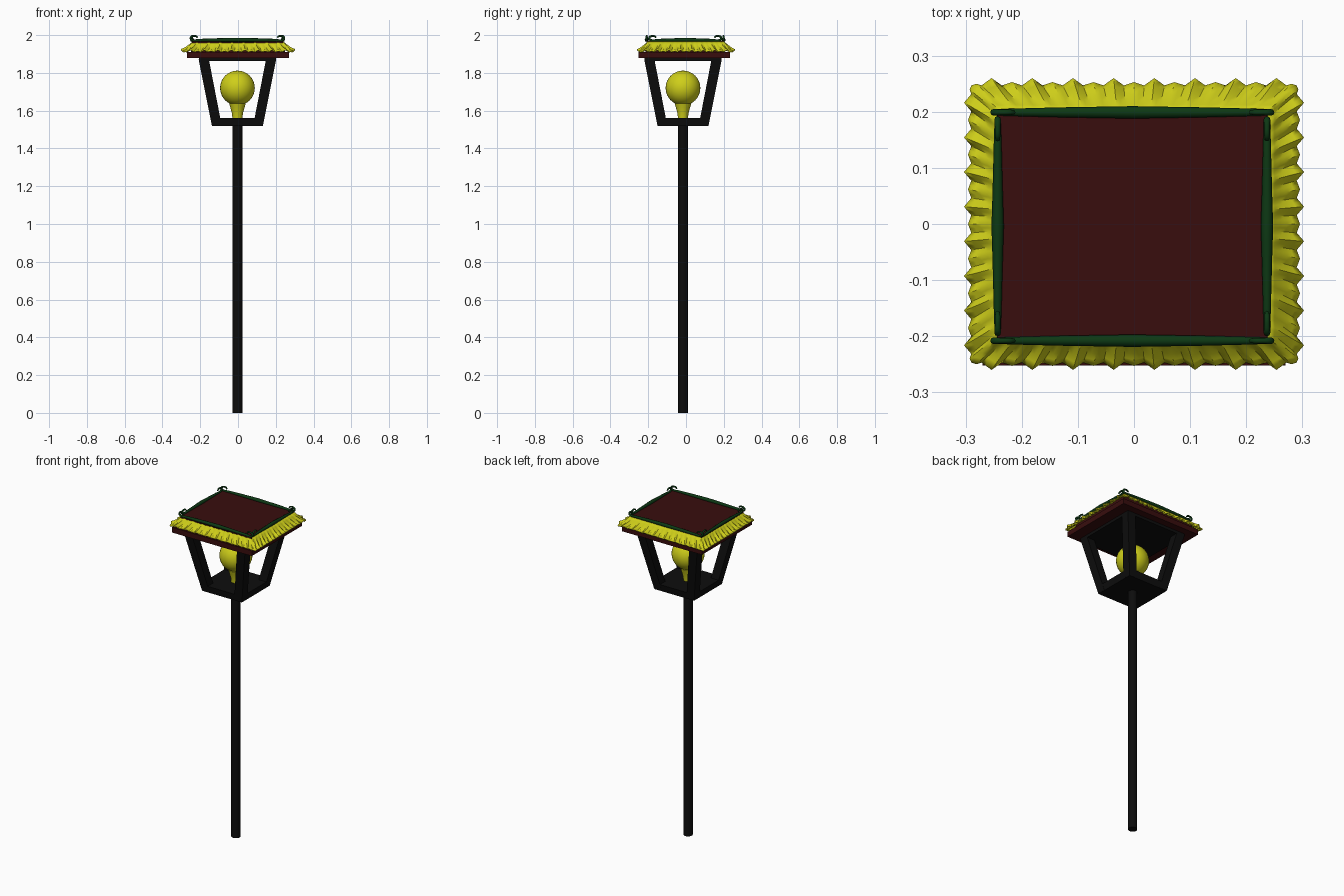
import bpy, bmesh, math
from mathutils import Vector

cube = bpy.data.objects.get("Cube")
if cube:
    bpy.data.objects.remove(cube, do_unlink=True)


def material(name, r, g, b):
    m = bpy.data.materials.new(name)
    m.use_nodes = True
    m.diffuse_color = (r, g, b, 1)
    m.node_tree.nodes["Principled BSDF"].inputs["Base Color"].default_value = (r, g, b, 1)
    return m


BLACK = material("black iron", 0.004, 0.004, 0.004)
YELLOW = material("yellow", 0.62, 0.62, 0.01)
RED = material("dark red", 0.04, 0.004, 0.004)
GREEN = material("dark green", 0.004, 0.04, 0.007)
CX, CY = -0.003, -0.016   # axis of the pole and lantern


def finish(name, bm, mat, smooth=None):
    bmesh.ops.recalc_face_normals(bm, faces=bm.faces)
    mesh = bpy.data.meshes.new(name)
    bm.to_mesh(mesh)
    bm.free()
    mesh.materials.append(mat)
    obj = bpy.data.objects.new(name, mesh)
    bpy.context.collection.objects.link(obj)
    if smooth:
        bpy.ops.object.select_all(action='DESELECT')
        obj.select_set(True)
        bpy.context.view_layer.objects.active = obj
        bpy.ops.object.shade_smooth_by_angle(angle=math.radians(smooth))
    return obj


def block(name, low, high, mat):
    """Six-sided solid; low and high are (x, y, half_x, half_y, z)."""
    bm = bmesh.new()
    for x, y, hx, hy, z in (low, high):
        for sx, sy in ((-1, -1), (1, -1), (1, 1), (-1, 1)):
            bm.verts.new((x + sx * hx, y + sy * hy, z))
    bmesh.ops.convex_hull(bm, input=bm.verts)
    bmesh.ops.dissolve_limit(bm, angle_limit=0.01, verts=bm.verts, edges=bm.edges)
    return finish(name, bm, mat)


def lathe(name, profile, mat, segments, smooth):
    bm = bmesh.new()
    verts = [bm.verts.new((CX + r, CY, z)) for r, z in profile]
    edges = [bm.edges.new(pair) for pair in zip(verts, verts[1:])]
    bmesh.ops.spin(bm, geom=verts + edges, cent=(CX, CY, 0), axis=(0, 0, 1),
                   angle=math.tau, steps=segments, use_duplicate=False)
    bmesh.ops.remove_doubles(bm, verts=bm.verts, dist=0.0001)
    return finish(name, bm, mat, smooth)


# Pole and lantern cage
lathe("pole", [(0, 0), (0.026, 0), (0.026, 1.53), (0, 1.53)], BLACK, 20, 40)
block("lantern_base", (CX, CY, 0.134, 0.134, 1.518), (CX, CY, 0.143, 0.143, 1.56), BLACK)
block("lantern_ceiling", (CX, CY, 0.203, 0.203, 1.862), (CX, CY, 0.205, 0.205, 1.88), BLACK)
for side, sx in (("left", 1), ("right", -1)):
    for end, sy in (("front", -1), ("back", 1)):
        block(f"{end}_{side}_post",
              (CX + sx * 0.109, CY + sy * 0.109, 0.026, 0.026, 1.52),
              (CX + sx * 0.178, CY + sy * 0.178, 0.027, 0.027, 1.87), BLACK)

# Lamp: flared neck and globe
lathe("lamp_neck", [(0, 1.555), (0.026, 1.555), (0.029, 1.585), (0.037, 1.615),
                    (0.044, 1.637), (0, 1.65)], YELLOW, 24, 40)
globe = [(0.092 * math.sin(a * math.pi / 16), 1.72 - 0.092 * math.cos(a * math.pi / 16))
         for a in range(17)]
lathe("lamp_globe", globe, YELLOW, 32, 60)

# Roof slab and core
block("roof_slab", (0, -0.01, 0.27, 0.242, 1.878), (0, -0.01, 0.27, 0.242, 1.91), RED)
block("roof_core", (0, -0.004, 0.25, 0.212, 1.905), (-0.003, -0.004, 0.24, 0.203, 1.97), RED)

# Tiled skirt: ridged sheet flaring out on all four sides
INNER, OUTER = Vector((0.24, 0.203)), Vector((0.29, 0.247))
TILES, STEPS, RINGS = 8, 8, 5


def ridge(u):
    """Tall ridge mid-tile, with a low one at each tile joint."""
    tall = max(0, 1 - abs(u - 0.5) / 0.25)
    return max(tall, 0.45 * (1 - min(u, 1 - u) / 0.25))


bm = bmesh.new()
for turn in range(4):
    along, out = (0, 1) if turn % 2 == 0 else (1, 0)
    sign = 1 if turn < 2 else -1
    rows = []
    for ring in range(RINGS + 1):
        f = ring / RINGS
        size = INNER.lerp(OUTER, f)
        row = []
        count = TILES * STEPS
        for i in range(count + 1):
            h = 0 if i in (0, count) else ridge((i % STEPS) / STEPS) * (0.35 + 0.65 * f)
            p = [0, 0, 0]
            p[along] = (2 * i / count - 1) * size[along]
            p[out] = sign * (size[out] + 0.013 * h * f)
            p[2] = 1.966 - 0.052 * (1 - (1 - f) ** 1.3) + 0.012 * h * min(1, 3 * f)
            row.append(bm.verts.new(p))
        rows.append(row)
    for a, b in zip(rows, rows[1:]):
        for i in range(len(a) - 1):
            bm.faces.new((a[i], a[i + 1], b[i + 1], b[i]))
bmesh.ops.remove_doubles(bm, verts=bm.verts, dist=0.0001)
skirt = finish("tiled_skirt", bm, YELLOW, 35)
solid = skirt.modifiers.new("thickness", 'SOLIDIFY')
solid.thickness = 0.007
solid.offset = -1


# Ridge rails: thick in the middle, curling up and back at both ends
def rail(name, half, centre, angle):
    # distance in from the tip, height, radius
    hook = [(0.042, 1.987, 0.004), (0.034, 1.994, 0.005), (0.02, 1.995, 0.005),
            (0.008, 1.989, 0.006), (0.007, 1.978, 0.006), (0.02, 1.972, 0.006),
            (0.05, 1.973, 0.007), (0.13, 1.974, 0.009)]
    points = [(d - half, z, r) for d, z, r in hook]
    points += [(0, 1.975, 0.011)] + [(-s, z, r) for s, z, r in reversed(points)]
    curve = bpy.data.curves.new(name, 'CURVE')
    curve.dimensions = '3D'
    curve.bevel_depth = 1
    curve.bevel_resolution = 2
    curve.use_fill_caps = True
    curve.resolution_u = 4
    spline = curve.splines.new('BEZIER')
    spline.bezier_points.add(len(points) - 1)
    for bp, (s, z, r) in zip(spline.bezier_points, points):
        bp.co = (s, 0, z)
        bp.radius = r
        bp.handle_left_type = bp.handle_right_type = 'AUTO'
    curve.materials.append(GREEN)
    obj = bpy.data.objects.new(name, curve)
    obj.location = (*centre, 0)
    obj.rotation_euler.z = angle
    bpy.context.collection.objects.link(obj)


rail("front_rail", 0.253, (-0.003, -0.208), 0)
rail("back_rail", 0.253, (-0.003, 0.199), 0)
rail("left_rail", 0.196, (0.237, -0.004), math.pi / 2)
rail("right_rail", 0.196, (-0.243, -0.004), math.pi / 2)
